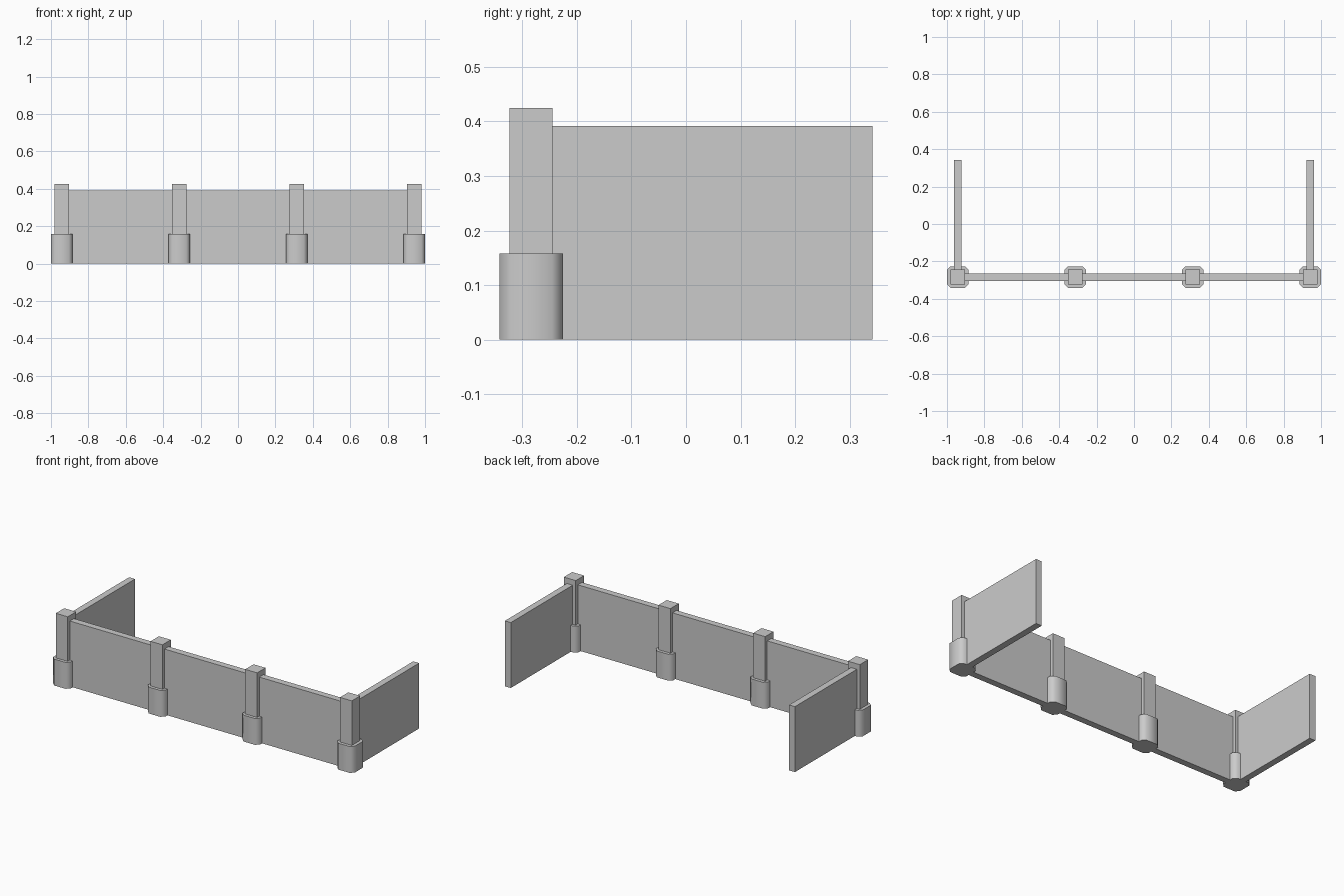
import bpy, bmesh, math

if "Cube" in bpy.data.objects:
    bpy.data.objects.remove(bpy.data.objects["Cube"])

ROW_Y = -0.284                              # line of posts along the front
POST_X = [-0.942, -0.314, 0.314, 0.942]


def box(name, x0, x1, y0, y1, z0, z1, chamfer=0):
    bm = bmesh.new()
    bmesh.ops.create_cube(bm, size=1)
    for v in bm.verts:
        v.co.x = x0 + (v.co.x + 0.5) * (x1 - x0)
        v.co.y = y0 + (v.co.y + 0.5) * (y1 - y0)
        v.co.z = z0 + (v.co.z + 0.5) * (z1 - z0)
    if chamfer:
        # cut the upright corners only
        uprights = [e for e in bm.edges
                    if abs(e.verts[0].co.z - e.verts[1].co.z) > 1e-4]
        bmesh.ops.bevel(bm, geom=uprights, offset=chamfer, offset_type='OFFSET',
                        segments=1, affect='EDGES')
    mesh = bpy.data.meshes.new(name)
    bm.to_mesh(mesh)
    bm.free()
    ob = bpy.data.objects.new(name, mesh)
    bpy.context.collection.objects.link(ob)
    return ob


def post(name, x, half, height, chamfer=0):
    return box(name, x - half, x + half, ROW_Y - half, ROW_Y + half,
               0, height, chamfer)


# Posts with thick footings, smooth around the chamfered corners
for i, x in enumerate(POST_X, 1):
    post(f"post_{i}", x, 0.0395, 0.425)
    footing = post(f"post_footing_{i}", x, 0.058, 0.158, 0.02)
    bpy.ops.object.select_all(action='DESELECT')
    footing.select_set(True)
    bpy.context.view_layer.objects.active = footing
    bpy.ops.object.shade_smooth_by_angle(angle=math.radians(50))

# Front panels spanning neighbouring posts
for i, (a, b) in enumerate(zip(POST_X, POST_X[1:]), 1):
    box(f"front_panel_{i}", a + 0.03, b - 0.03, ROW_Y - 0.0195, ROW_Y + 0.0195, 0, 0.392)

# Side panels running back from the corner posts
for side, x in (("left", POST_X[0]), ("right", POST_X[-1])):
    box(f"{side}_panel", x - 0.0195, x + 0.0195, ROW_Y + 0.03, 0.342, 0, 0.392)
